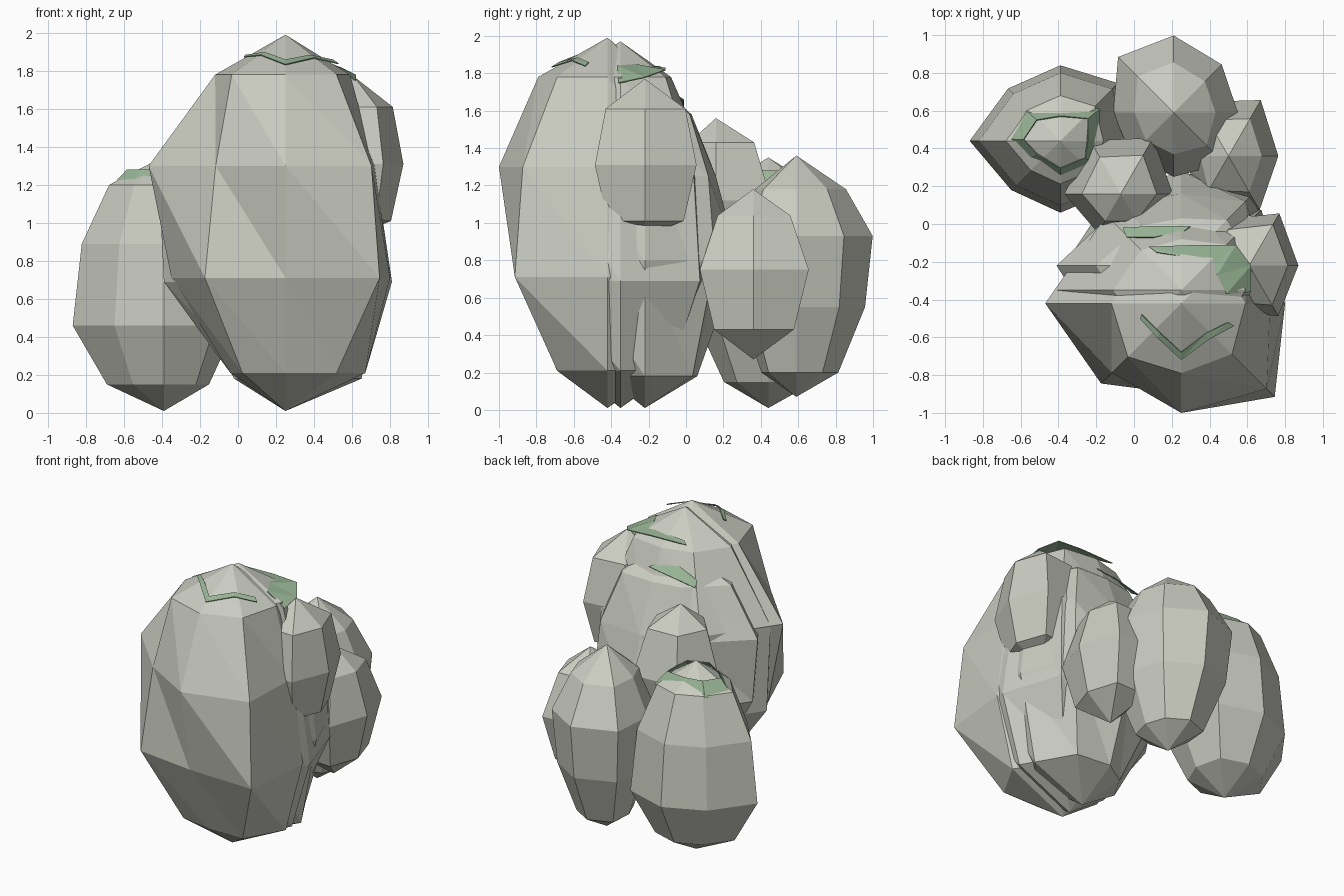
import bpy
import bmesh
from math import cos, sin, radians

old_cube = bpy.data.objects.get("Cube")
if old_cube:
    bpy.data.objects.remove(old_cube, do_unlink=True)


def make_material(name, colour):
    material = bpy.data.materials.new(name)
    material.use_nodes = True
    material.diffuse_color = colour
    shader = next(n for n in material.node_tree.nodes if n.type == 'BSDF_PRINCIPLED')
    shader.inputs["Base Color"].default_value = colour
    shader.inputs["Roughness"].default_value = 0.9
    return material


stone = make_material("pale stone", (0.59, 0.6, 0.53, 1))
moss = make_material("moss green", (0.31, 0.46, 0.3, 1))


def finish(name, bm, material):
    bmesh.ops.recalc_face_normals(bm, faces=bm.faces)
    mesh = bpy.data.meshes.new(name)
    bm.to_mesh(mesh)
    bm.free()
    mesh.materials.append(material)
    obj = bpy.data.objects.new(name, mesh)
    bpy.context.collection.objects.link(obj)
    return obj


def boulder(name, centre, bottom, top, heights, radii, stretch):
    """Faceted boulder: pole, rings, pole. A ring radius is a number or a
    list per side; stretch widens or narrows each side all the way up."""
    bm = bmesh.new()
    cx, cy = centre
    sides = len(stretch)
    rings = []
    for z, radius in zip(heights, radii):
        ring = []
        for i, factor in enumerate(stretch):
            r = factor * (radius[i] if isinstance(radius, list) else radius)
            a = radians(360 * i / sides)
            ring.append(bm.verts.new((cx + r * cos(a), cy + r * sin(a), z)))
        rings.append(ring)
    low = bm.verts.new((cx, cy, bottom))
    high = bm.verts.new((cx, cy, top))
    for i in range(sides):
        j = (i + 1) % sides
        bm.faces.new((low, rings[0][j], rings[0][i]))
        bm.faces.new((high, rings[-1][i], rings[-1][j]))
        for a, b in zip(rings, rings[1:]):
            bm.faces.new((a[i], a[j], b[i]))
            bm.faces.new((a[j], b[j], b[i]))
    return finish(name, bm, stone)


def moss_strip(name, outer, inner, closed=False):
    """Thin folded patch between two matching edges."""
    bm = bmesh.new()
    a = [bm.verts.new(p) for p in outer]
    b = [bm.verts.new(p) for p in inner]
    count = len(a)
    for i in range(count if closed else count - 1):
        j = (i + 1) % count
        bm.faces.new((a[i], a[j], b[j]))
        bm.faces.new((a[i], b[j], b[i]))
    obj = finish(name, bm, moss)
    solid = obj.modifiers.new("thickness", 'SOLIDIFY')
    solid.thickness = 0.006
    return obj


# Tall boulder group: three overlapping stones, sides run from +x round to +y
boulder("tall_boulder_front", (0.25, -0.42), 0.01, 1.99, (0.21, 0.71, 1.3, 1.78),
        ([.42, .36, .28, .3, .29, .32, .27, .38],
         [.55, .56, .5, .54, .6, .6, .48, .7],
         [.47, .5, .5, .6, .72, .52, .58, .64],
         [.34, .3, .25, .3, .37, .4, .37, .38]), [1] * 8)
boulder("tall_boulder_middle", (0.25, -0.35), 0.01, 1.97, (0.21, 0.69, 1.3, 1.78),
        ([.42, .38, .28, .28, .29, .28, .25, .3],
         [.56, .6, .5, .54, .64, .55, .45, .6],
         [.47, .55, .48, .56, .67, .55, .45, .6],
         [.34, .34, .27, .3, .36, .3, .3, .3]), [1] * 8)
boulder("tall_boulder_back", (0.25, -0.22), 0.01, 1.8, (0.18, 0.8, 1.25, 1.58),
        ([.4, .36, .28, .24, .27, .2, .2, .3],
         [.52, .53, .5, .53, .62, .55, .4, .58],
         [.46, .48, .38, .45, .66, .57, .4, .58],
         [.38, .34, .25, .3, .45, .4, .3, .4]), [1] * 8)

# Two medium boulders behind
boulder("left_boulder", (-0.39, 0.44), 0.01, 1.35, (0.15, 0.46, 0.89, 1.2),
        (0.25, 0.4, 0.36, 0.24), (0.95, 1.08, 1, 0.98, 1.2, 0.92, 0.95, 0.95))
boulder("rear_boulder", (0.21, 0.59), 0.07, 1.36, (0.2, 0.55, 0.93, 1.18),
        (0.22, 0.36, 0.4, 0.26), (0.85, 0.9, 1.02, 1.04, 0.8, 0.8, 0.85, 0.95))

# Small six-sided stones wedged against the others
small_stones = {
    "right_small_stone": ((0.5, 0.36), 0.27, 1.18, (0.43, 0.75, 1.04),
                          (0.22, 0.3, 0.2), (0.88, 1.14, 1.1, 0.75, 1.05, 1.1)),
    "upper_small_stone": ((-0.07, 0.16), 0.5, 1.56, (0.72, 1.12, 1.43),
                          (0.2, 0.29, 0.2), (0.95, 1.18, 1.12, 1.03, 0.83, 0.83)),
    "side_small_stone": ((0.61, -0.22), 0.93, 1.77, (1.01, 1.31, 1.61),
                         (0.21, 0.28, 0.22), (0.93, 1.14, 1, 1, 1, 1.1)),
}
for name, (centre, bottom, top, heights, radii, stretch) in small_stones.items():
    boulder(name, centre, bottom, top, heights, radii, stretch)

# Moss collar around the left boulder
collar = [(-0.18, 0.45), (-0.18, 0.61), (-0.39, 0.63), (-0.57, 0.6), (-0.67, 0.45),
          (-0.57, 0.34), (-0.39, 0.23), (-0.2, 0.31)]
moss_strip("left_boulder_moss", [(x, y, 1.19) for x, y in collar],
           [(-0.39 + (x + 0.39) * 0.7, 0.44 + (y - 0.44) * 0.7, 1.28)
            for x, y in collar], closed=True)

# Moss patches near the top of the tall group
moss_strip("front_moss",
           [(0.03, -0.5, 1.875), (0.12, -0.6, 1.885), (0.25, -0.72, 1.835),
            (0.4, -0.61, 1.87), (0.53, -0.54, 1.84)],
           [(0.04, -0.48, 1.885), (0.14, -0.58, 1.9), (0.25, -0.68, 1.86),
            (0.38, -0.58, 1.885), (0.5, -0.52, 1.86)])
moss_strip("top_moss", [(0.08, -0.12, 1.83), (0.35, -0.11, 1.83), (0.54, -0.11, 1.82),
                        (0.62, -0.22, 1.78), (0.62, -0.36, 1.75)],
           [(0.12, -0.15, 1.84), (0.38, -0.19, 1.84), (0.42, -0.22, 1.84),
            (0.44, -0.27, 1.85), (0.49, -0.37, 1.84)])
moss_strip("back_moss", [(-0.06, -0.02, 1.6), (0.1, -0.01, 1.63), (0.3, -0.01, 1.66)],
           [(-0.04, -0.07, 1.63), (0.1, -0.07, 1.69), (0.26, -0.04, 1.68)])
